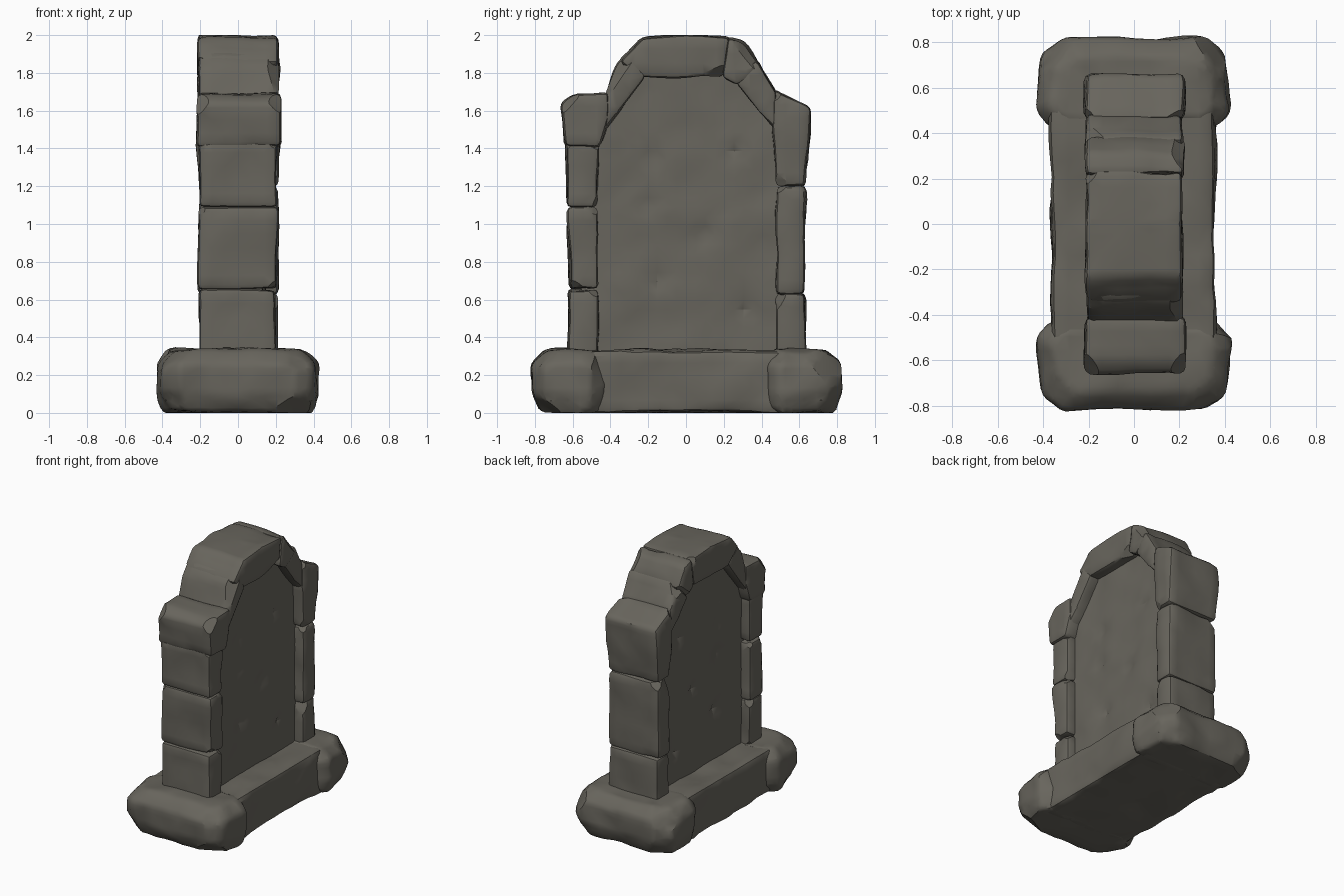
import bpy, bmesh, math, random
from mathutils import Vector, noise

if "Cube" in bpy.data.objects:
    bpy.data.objects.remove(bpy.data.objects["Cube"])

random.seed(7)
stone = bpy.data.materials.new("weathered grey stone")
stone.diffuse_color = (0.138, 0.130, 0.109, 1)
stone.use_nodes = True
stone.node_tree.nodes["Principled BSDF"].inputs["Base Color"].default_value = stone.diffuse_color


def slab(poly, x0, x1):
    """Side (y, z) outline spanned between two x values."""
    return [(x, y, z) for x in (x0, x1) for y, z in poly]


def carve(name, pts, bevel=0.025, chips=4, depth=0.03, amp=0.016, step=0.07, dents=()):
    """Rough stone: hull, rounded edges, chipped corners, uneven surface."""
    bm = bmesh.new()
    for p in pts:
        bm.verts.new(p)
    bmesh.ops.convex_hull(bm, input=bm.verts[:])
    loose = [v for v in bm.verts if not v.link_faces]
    bmesh.ops.delete(bm, geom=loose, context='VERTS')
    bmesh.ops.dissolve_limit(bm, angle_limit=0.03, verts=bm.verts[:], edges=bm.edges[:])
    corners = [v.co.copy() for v in bm.verts]
    mid = sum(corners, Vector()) / len(corners)
    bmesh.ops.bevel(bm, geom=bm.edges[:], offset=bevel, segments=2, profile=0.5,
                    affect='EDGES', clamp_overlap=True)
    # knock flat chips off random corners
    for c in random.sample(corners, min(chips, len(corners))):
        n = Vector([math.copysign(random.uniform(0.3, 1), d) for d in (c - mid)]).normalized()
        far = max(v.co.dot(n) for v in bm.verts)
        bmesh.ops.bisect_plane(bm, geom=bm.verts[:] + bm.edges[:] + bm.faces[:],
                               plane_co=n * (far - random.uniform(0.3, 1) * depth),
                               plane_no=n, clear_outer=True)
        bmesh.ops.holes_fill(bm, edges=[e for e in bm.edges if e.is_boundary], sides=0)
    # slice into a grid so the surface can be made uneven
    for ax in range(3):
        lo = min(v.co[ax] for v in bm.verts)
        hi = max(v.co[ax] for v in bm.verts)
        n = Vector((0, 0, 0))
        n[ax] = 1
        k = max(1, round((hi - lo) / step))
        for i in range(1, k):
            bmesh.ops.bisect_plane(bm, geom=bm.verts[:] + bm.edges[:] + bm.faces[:],
                                   plane_co=n * (lo + (hi - lo) * i / k), plane_no=n)
    bmesh.ops.remove_doubles(bm, verts=bm.verts[:], dist=0.006)
    bmesh.ops.recalc_face_normals(bm, faces=bm.faces[:])
    bm.normal_update()
    moves = []
    for v in bm.verts:
        d = amp * noise.noise(v.co * 4.5) + amp * 0.4 * noise.noise(v.co * 11)
        for y, z, r in dents:
            d -= 0.025 * math.exp(-((v.co.y - y) ** 2 + (v.co.z - z) ** 2) / (r * r))
        moves.append(v.co + v.normal * d)
    for v, co in zip(bm.verts, moves):
        co.z = min(2.0, max(0.0, co.z))
        v.co = co
    bmesh.ops.triangulate(bm, faces=bm.faces[:])
    me = bpy.data.meshes.new(name)
    bm.to_mesh(me)
    bm.free()
    me.materials.append(stone)
    ob = bpy.data.objects.new(name, me)
    bpy.context.collection.objects.link(ob)
    bpy.ops.object.select_all(action='DESELECT')
    ob.select_set(True)
    bpy.context.view_layer.objects.active = ob
    bpy.ops.object.shade_smooth_by_angle(angle=math.radians(32))
    return ob


# plinth: long middle stone and two bulging end stones
carve("plinth_middle", slab([(-.55, 0), (.55, 0), (.55, .33), (-.55, .33)], -.36, .355),
      bevel=.03, chips=0, amp=.022)
foot = [(-.36, .43), (-.43, .5), (-.40, .75), (-.3, .82),
        (.3, .82), (.39, .76), (.43, .5), (.36, .43)]
rings = [(0, .92, -.045), (.11, 1, 0), (.26, 1, 0), (.335, .84, -.08)]
for name, s in (("plinth_front_end", -1), ("plinth_back_end", 1)):
    pts = [(x * k, s * (y + (dy if y > .6 else -dy * .3)), z)
           for z, k, dy in rings for x, y in foot]
    carve(name, pts, bevel=.025, chips=6, depth=.03, amp=.022)

# recessed panel, running on behind the frame stones
carve("panel", slab([(-.56, .25), (-.56, 1.5), (-.41, 1.62), (-.2, 1.88), (.2, 1.88),
                     (.4, 1.65), (.56, 1.5), (.56, .25)], -.135, .135),
      bevel=.01, chips=0, amp=.014, step=.05,
      dents=[(.27, 1.38, .04), (-.2, 1.1, .05), (-.15, .7, .05), (.1, .95, .05),
             (-.18, 1.35, .05), (.32, .55, .04)])

# front pillar stones
carve("front_pillar_low", slab([(-.465, .27), (-.62, .27), (-.625, .655), (-.465, .655)], -.205, .2))
carve("front_pillar_mid", slab([(-.465, .655), (-.615, .655), (-.625, 1.09), (-.465, 1.09)], -.212, .21))
carve("front_pillar_high", slab([(-.465, 1.09), (-.63, 1.09), (-.635, 1.45), (-.465, 1.45)], -.205, .205))
carve("front_cap", slab([(-.46, 1.41), (-.64, 1.41), (-.66, 1.64), (-.6, 1.685),
                         (-.41, 1.695), (-.41, 1.56)], -.217, .228), chips=3)

# back pillar stones
carve("back_pillar_low", slab([(.48, .27), (.635, .27), (.63, .63), (.48, .63)], -.205, .205))
carve("back_pillar_mid", slab([(.48, .63), (.625, .63), (.63, 1.2), (.48, 1.2)], -.21, .21))
carve("back_shoulder", slab([(.475, 1.2), (.63, 1.2), (.66, 1.615), (.46, 1.715), (.46, 1.52)],
                            -.212, .218), chips=3)

# arch stones
carve("arch_front", slab([(-.46, 1.47), (-.45, 1.62), (-.37, 1.83), (-.3, 1.915),
                          (-.21, 1.78), (-.36, 1.585)], -.208, .215), chips=3)
carve("arch_crown", slab([(-.23, 1.775), (-.35, 1.86), (-.23, 1.985), (0, 2.005),
                          (.235, 1.99), (.2, 1.775)], -.212, .212), chips=3)
carve("arch_back_high", slab([(.19, 1.775), (.22, 1.99), (.31, 1.96), (.39, 1.83),
                              (.27, 1.73)], -.21, .218), chips=2)
carve("arch_back_low", slab([(.26, 1.745), (.37, 1.87), (.48, 1.7), (.48, 1.5),
                             (.38, 1.59)], -.208, .212), chips=2)
